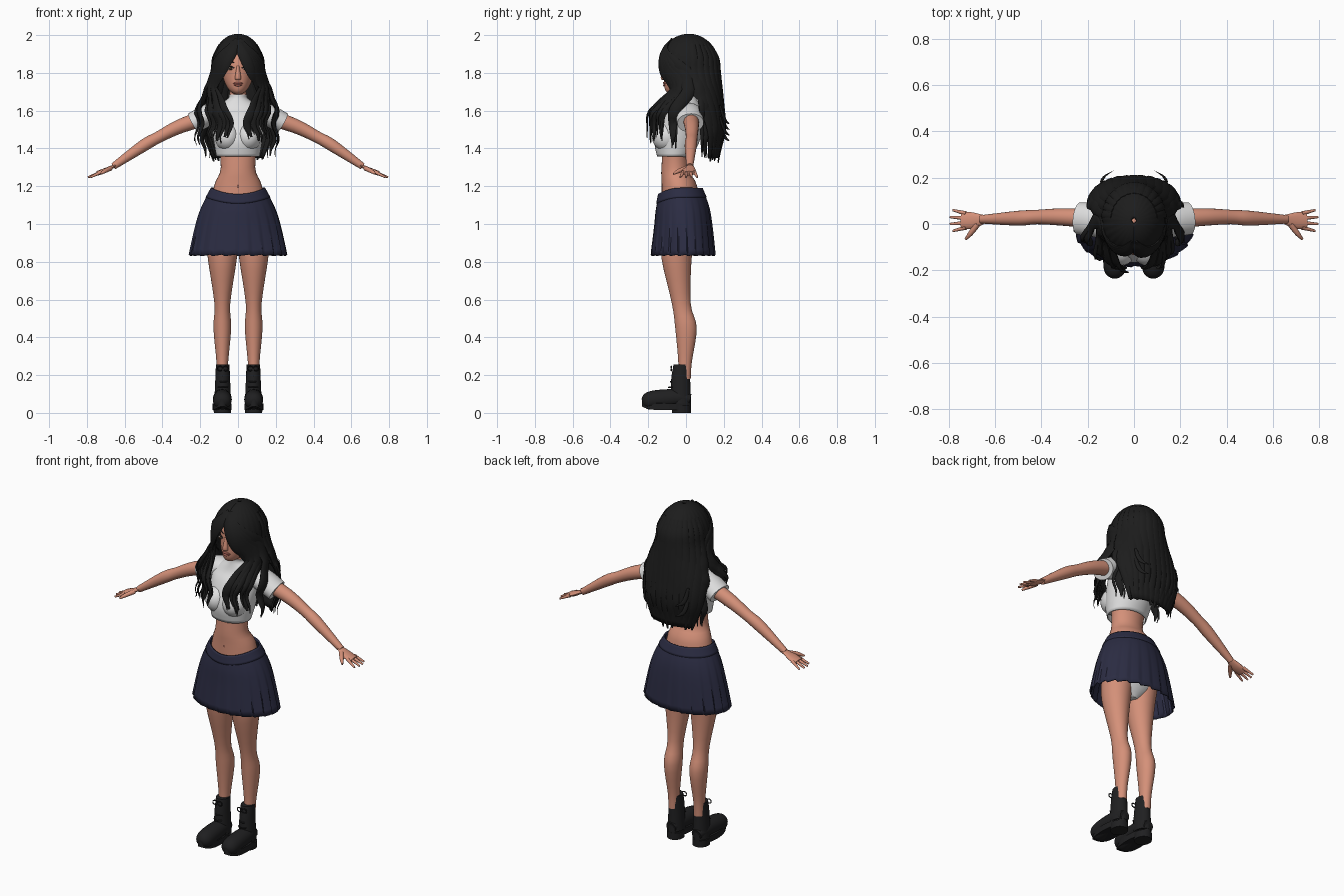
import bpy, bmesh, math, random
from mathutils import Vector

random.seed(4)
cube = bpy.data.objects.get("Cube")
if cube:
    bpy.data.objects.remove(cube)
made = []


def material(name, *rgb):
    m = bpy.data.materials.new(name)
    m.use_nodes = True
    m.diffuse_color = (*rgb, 1)
    bsdf = next(n for n in m.node_tree.nodes if n.type == 'BSDF_PRINCIPLED')
    bsdf.inputs["Base Color"].default_value = (*rgb, 1)
    return m


SKIN = material("skin", .66, .28, .19)
HAIR = material("black hair", .012, .012, .012)
CLOTH = material("white cloth", .74, .74, .74)
NAVY = material("navy cloth", .024, .025, .055)
LEATHER = material("black leather", .014, .014, .015)
LIPS = material("lips", .42, .13, .1)
EYE = material("eye white", .75, .72, .7)
IRIS = material("dark iris", .05, .025, .015)


def clamp(value):
    return min(1, max(0, value))


def smooth(keys, steps):
    """Catmull-Rom interpolation between key tuples."""
    out = []
    for i in range(len(keys) - 1):
        before, after = keys[max(0, i - 1)], keys[min(len(keys) - 1, i + 2)]
        for j in range(steps):
            t = j / steps
            out.append([b + t / 2 * (c - a + t * (2 * a - 5 * b + 4 * c - d + t * (3 * (b - c) + d - a)))
                        for a, b, c, d in zip(before, keys[i], keys[i + 1], after)])
    return out + [keys[-1]]


def surface(name, rows, mat, closed=True, caps=True, mirror=False, thick=0):
    """Join rows of points into a skin."""
    bm = bmesh.new()
    verts = [[bm.verts.new(p) for p in row] for row in rows]
    count = len(rows[0])
    for low, high in zip(verts, verts[1:]):
        for i in range(count if closed else count - 1):
            j = (i + 1) % count
            bm.faces.new((low[i], low[j], high[j], high[i]))
    if caps:
        bm.faces.new(verts[0])
        bm.faces.new(verts[-1])
    bmesh.ops.recalc_face_normals(bm, faces=bm.faces)
    mesh = bpy.data.meshes.new(name)
    bm.to_mesh(mesh)
    bm.free()
    mesh.materials.append(mat)
    ob = bpy.data.objects.new(name, mesh)
    bpy.context.collection.objects.link(ob)
    if thick:
        mod = ob.modifiers.new("thickness", 'SOLIDIFY')
        mod.thickness, mod.offset = thick, 0
    if mirror:
        ob.modifiers.new("mirror", 'MIRROR')
    made.append(ob)
    return ob


def circle(count):
    return [math.tau * i / count for i in range(count)]


def loft(name, mat, keys, x=0, seg=32, steps=4, wave=None, **options):
    """Stack of ellipses: height, centre y, radius x, radius y."""
    rows = []
    for z, y, rx, ry in smooth(keys, steps):
        row = []
        for i, a in enumerate(circle(seg)):
            grow, lift = wave(i, a, z) if wave else (1, 0)
            row.append((x + rx * grow * math.sin(a), y - ry * grow * math.cos(a), z + lift))
        rows.append(row)
    return surface(name, rows, mat, **options)


def tube(name, mat, keys, flat=1, seg=12, steps=4, around=False, **options):
    """Sweep an ellipse along a path: x, y, z, half width."""
    path = smooth(keys, steps)
    rows = []
    for i, (x, y, z, width) in enumerate(path):
        ahead, behind = path[min(i + 1, len(path) - 1)], path[max(i - 1, 0)]
        along = (Vector(ahead[:3]) - Vector(behind[:3])).normalized()
        side = along.cross(Vector((x, y, 0) if around else (0, 0, 1))).normalized()
        up = side.cross(along) * flat
        rows.append([Vector((x, y, z)) + width * (side * math.cos(a) + up * math.sin(a)) for a in circle(seg)])
    return surface(name, rows, mat, **options)


def ball(name, mat, centre, radii, **options):
    x, y, z = centre
    rx, ry, rz = radii
    turns = [math.pi * (k / 12 - .5) * .99 for k in range(13)]
    loft(name, mat, [(z + rz * math.sin(t), y, rx * math.cos(t), ry * math.cos(t)) for t in turns],
         x=x, steps=1, **options)


# Body, with white briefs on the hips
body = loft("torso", SKIN, [(.84, -.04, .04, .05), (.9, -.04, .13, .09), (1, -.03, .16, .1), (1.2, -.035, .127, .094),
                            (1.3, -.058, .091, .072), (1.5, -.03, .11, .08), (1.6, 0, .08, .06)])
body.data.materials.append(CLOTH)
for face in body.data.polygons:
    face.material_index = int(face.center.z < 1)
loft("neck", SKIN, [(1.6, 0, .05, .05), (1.75, 0, .04, .05)])
ball("navel", LIPS, (0, -.127, 1.2), (.004, .004, .007))


# Head: an ellipsoid whose lower half moves forward into a jaw
def head_ring(z):
    v = (z - 1.83) / .145
    w = math.sqrt(1 - v * v)
    return z, .005 - .07 * min(0, v) ** 2, .085 * w, .12 * w


def face_front(x, z):
    z, y, rx, ry = head_ring(z)
    return y - ry * math.sqrt(1 - (x / rx) ** 2)


def feature(name, mat, x, z, half, rise, radius, **options):
    """Small arched stroke lying on the face."""
    keys = [(x + half * t, face_front(x + half * t, z), z + rise * (1 - t * t), radius * (1 - abs(t) / 2))
            for t in (-1, 0, 1)]
    tube(name, mat, keys, **options)


loft("head", SKIN, [head_ring(1.83 - .1449 * math.cos(math.pi * k / 24)) for k in range(25)], steps=1)
loft("nose", SKIN, [(1.762, -.113, .012, .008), (1.774, -.116, .016, .018), (1.84, -.11, .006, .008)])
feature("upper_lip", LIPS, 0, 1.743, .026, .004, .006)
feature("lower_lip", LIPS, 0, 1.738, .022, -.004, .006)
feature("eyelash", HAIR, .04, 1.825, .02, .009, .004, mirror=True)
feature("eyebrow", HAIR, .04, 1.853, .022, .006, .004, mirror=True)
for name, mat, size, out in (("eye", EYE, .017, 0), ("iris", IRIS, .008, .006)):
    ball(name, mat, (.039, face_front(.039, 1.823) - out, 1.823), (size, .008, .0085), mirror=True)

# Arms and hands
tube("arm", SKIN, [(.12, .02, 1.58, .045), (.3, .03, 1.52, .038), (.42, .03, 1.46, .031), (.5, .025, 1.415, .032),
                   (.66, .02, 1.305, .018)], seg=20, mirror=True)
tube("palm", SKIN, [(.65, .02, 1.31, .02), (.7, .015, 1.285, .036), (.745, .015, 1.268, .035)], flat=.35, mirror=True)
for i, finger in enumerate(("little", "ring", "middle", "index")):
    reach = .8 - .012 * abs(i - 1.5)
    tube(finger + "_finger", SKIN, [(.725, .045 - .02 * i, 1.275, .01), (reach, .06 - .03 * i, 1.247, .005)], mirror=True)
tube("thumb", SKIN, [(.675, 0, 1.295, .013), (.705, -.04, 1.28, .011), (.727, -.066, 1.265, .005)], mirror=True)

# Legs
loft("leg", SKIN, [(.95, -.035, .085, .09), (.82, -.05, .077, .08), (.58, -.025, .042, .05), (.45, 0, .047, .057),
                   (.27, -.005, .031, .036), (.18, -.01, .03, .035)], x=.083, mirror=True)

# Cropped shirt with short sleeves
loft("shirt", CLOTH, [(1.357, -.062, .111, .088), (1.45, -.045, .127, .118), (1.56, -.017, .14, .098),
                      (1.61, .005, .13, .078), (1.66, 0, .053, .053), (1.685, 0, .046, .05)],
     seg=48, caps=False, thick=.006)
ball("bust", CLOTH, (.055, -.1, 1.46), (.068, .08, .075), mirror=True)
tube("sleeve", CLOTH, [(.08, .01, 1.59, .065), (.15, .015, 1.58, .073), (.237, .024, 1.535, .07)],
     flat=.8, seg=28, mirror=True)

# Pleated skirt and waistband, dipping at the front
PLEATS, FOLD = 22, 6


def dip(i, a, z):
    return 1, -.032 * max(0, math.cos(a)) ** 2


def pleat(i, a, z):
    low = clamp((1.15 - z) / .3)
    saw = i % FOLD / (FOLD - 1)
    return 1 + .035 * low * (saw - .6), dip(i, a, z)[1] * (1 - low) + .008 * low * saw


loft("skirt", NAVY, [(1.188, -.03, .138, .112), (1.1, -.02, .186, .137), (1, -.015, .22, .15), (.83, -.015, .256, .167)],
     seg=PLEATS * FOLD, wave=pleat, caps=False, thick=.006)
loft("waistband", NAVY, [(1.19, -.03, .14, .114), (1.14, -.024, .168, .13)],
     seg=48, wave=dip, caps=False, thick=.008)


# Boots with a raised toe, heel block and laces
def toe_lift(i, a, z):
    return 1, .02 * max(0, math.cos(a)) ** 4


loft("boot_shaft", LEATHER, [(.255, -.022, .036, .044), (.18, -.028, .039, .05), (.05, -.028, .045, .055)],
     x=.081, mirror=True)
tube("boot_foot", LEATHER, [(.083, .022, .07, .03), (.083, -.04, .08, .045), (.083, -.16, .07, .05),
                            (.083, -.21, .06, .042), (.083, -.23, .055, .02)], seg=24, mirror=True)
loft("boot_sole", LEATHER, [(.015, -.104, .05, .13), (.05, -.104, .05, .13)], x=.084, wave=toe_lift, mirror=True)
loft("boot_heel", LEATHER, [(0, -.024, .045, .05), (.04, -.024, .047, .05)], x=.083, mirror=True)
for k in range(5):
    z, y = .105 + .03 * k, -.1 + .009 * k
    tube("boot_lace", LEATHER, [(.08 + .025 * t, y + .02 * abs(t), z, .004) for t in (-1, 0, 1)], mirror=True)
for side in (-1, 1):
    loop = [(math.sin(a), math.cos(a)) for a in circle(8)]
    tube("lace_bow", LEATHER, [(.08 + side * .015 * (1 - c), -.078, .235 + .012 * s, .003) for s, c in loop], mirror=True)


# Hair shell: a dome that flares over the shoulders and tapers at the ends
def opening(z):
    return min(1.65, 5 * max(0, 1.97 - z))


def shell_point(z, a, grow=1.0):
    drop = clamp((1.8 - z) / .45)
    dome = math.sqrt(1 - max(0, (z - 1.83) / .17) ** 2)
    rx = (.13 + .055 * math.sin(math.pi * drop)) * dome * grow
    ry = (.155 - .1 * drop) * dome * grow
    return Vector((rx * math.sin(a), .015 + .1 * min(1, 1.5 * drop) - ry * math.cos(a), z))


rows = []
for k in range(1, 41):
    z = 2 - .65 * (k / 40) ** 2
    gap = opening(z)
    angles = [gap + (math.tau - 2 * gap) * i / 80 for i in range(81)]
    rows.append([shell_point(z, a, 1 + .015 * math.sin(26 * a)) for a in angles])
skin = surface("hair_shell", rows, HAIR, closed=False, caps=False, thick=.014)


def lock(name, points, width):
    """Flat strand that narrows to a tip."""
    last = len(points) - 1
    keys = [(*p, width * max(.08, math.sin(math.pi * (.15 + .83 * i / last)) ** .7)) for i, p in enumerate(points)]
    tube(name, HAIR, keys, flat=.36, seg=10, steps=3, around=True)


def draped(name, side, spread, end, width):
    """Strand from the parting, along the face opening, then down to its end."""
    points = []
    for k in range(15):
        z = 1.97 + (end[2] - 1.97) * k / 14
        on_head = shell_point(max(z, 1.68), spread * min(1, opening(z)), 1.03)
        fall = clamp((1.74 - z) / .17)
        fall *= fall * (3 - 2 * fall)
        p = on_head.lerp(Vector(end), fall)
        curl = .012 * fall * math.sin(40 * z)
        points.append((side * (p.x + curl), p.y, z))
    lock(name, points, width)


# Locks over the chest and shoulders, with loose strands
for spread, *end in ((.9, .06, -.185, 1.46), (1, .1, -.17, 1.44), (1.15, .14, -.13, 1.45),
                     (1.4, .2, -.07, 1.42), (1.8, .18, .1, 1.36)):
    for side in (-1, 1):
        draped("side_lock", side, spread, end, .036)
        for k in range(2):
            stray = [e + random.uniform(-.025, .025) for e in end]
            draped("loose_strand", side, spread + .1 * k, stray, .016)
draped("swept_fringe", 1, .7, (.11, -.085, 1.66), .034)

# Long locks down the back and a few stray curls
for k in range(13):
    a = math.pi + .22 * (k - 6)
    tip = random.uniform(1.32, 1.38)
    lock("back_lock", [shell_point(1.95 + (tip - 1.95) * i / 9, a, 1.02) for i in range(10)], .036)
for k in range(4):
    side, z = (-1) ** k, 1.53 - .03 * k
    lock("stray_curl", [(side * (.14 - .05 * t * t), .18 + .05 * t, z + .1 * (1 - t) ** 2) for t in (0, .3, .6, 1)], .012)

# Smooth shading with crisp edges
bpy.ops.object.select_all(action='DESELECT')
for ob in made:
    ob.select_set(True)
bpy.context.view_layer.objects.active = made[0]
bpy.ops.object.shade_smooth_by_angle(angle=math.radians(45))
